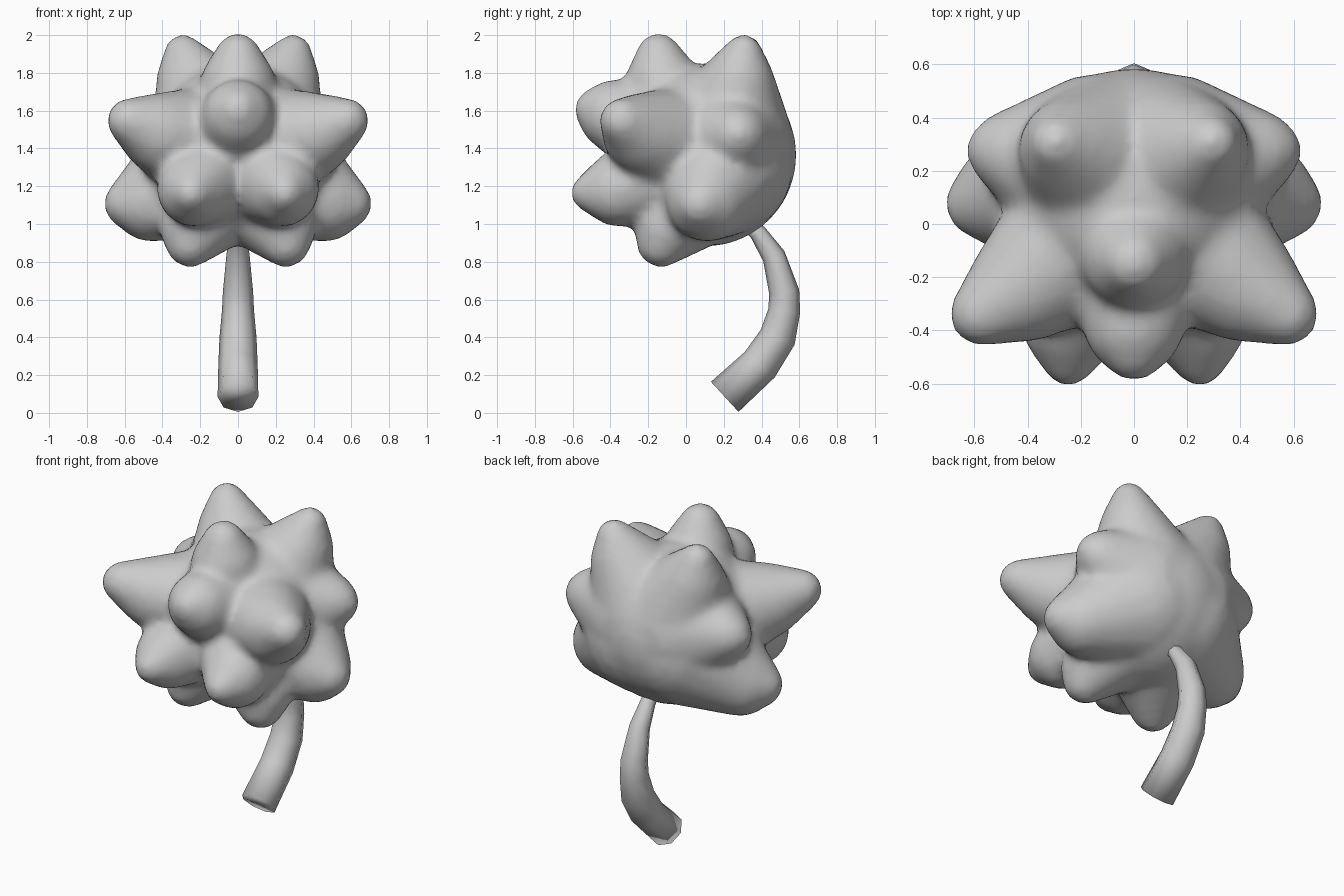
import bpy, bmesh
from mathutils import Vector, Matrix

if "Cube" in bpy.data.objects:
    bpy.data.objects.remove(bpy.data.objects["Cube"])


def sphere_points(bm, centre, radius, subdiv=3):
    m = Matrix.Translation(centre)
    return bmesh.ops.create_icosphere(bm, subdivisions=subdiv, radius=radius, matrix=m)["verts"]


def add_lobe(bm, tip, tip_r, mid, mid_r, base, base_r):
    """Plump pointed lobe: hull of a base ball, a middle ball and a small tip ball."""
    tip, mid, base = Vector(tip), Vector(mid), Vector(base)
    axis = (tip - mid).normalized()
    part = bmesh.new()
    sphere_points(part, base, base_r)
    sphere_points(part, mid, mid_r)
    sphere_points(part, tip - axis * tip_r, tip_r)
    hull = bmesh.ops.convex_hull(part, input=part.verts[:])
    inner = set(hull["geom_interior"])
    junk = [v for v in part.verts if v in inner]
    bmesh.ops.delete(part, geom=junk, context="VERTS")
    me = bpy.data.meshes.new("lobe_tmp")
    part.to_mesh(me)
    part.free()
    bm.from_mesh(me)
    bpy.data.meshes.remove(me)


# Bloom: round core with plump lobes, fused and smoothed
bm = bmesh.new()
sphere_points(bm, (0, 0.10, 1.365), 0.485, 4)

# tip, tip radius, middle centre, middle radius, base centre, base radius
centre_lobes = [
    ((0, -0.16, 2.01), 0.12, (0, -0.125, 1.74), 0.20, (0, -0.02, 1.43), 0.30),   # top
    ((0, -0.585, 1.64), 0.12, (0, -0.38, 1.575), 0.19, (0, -0.05, 1.45), 0.30),  # front
]
side_lobes = [
    # large upper side
    ((0.67, -0.40, 1.585), 0.12, (0.41, -0.23, 1.48), 0.215, (0.10, 0.02, 1.39), 0.35),
    # top back
    ((0.32, 0.32, 2.0), 0.10, (0.245, 0.28, 1.75), 0.19, (0.08, 0.20, 1.43), 0.37),
    # lower front
    ((0.255, -0.61, 1.155), 0.10, (0.235, -0.36, 1.18), 0.195, (0.10, -0.02, 1.31), 0.32),
    # lower side
    ((0.705, 0.045, 1.095), 0.13, (0.46, 0.11, 1.12), 0.215, (0.12, 0.19, 1.31), 0.38),
    # back side
    ((0.63, 0.29, 1.49), 0.12, (0.46, 0.27, 1.47), 0.16, (0.12, 0.20, 1.41), 0.37),
    # bottom
    ((0.275, -0.18, 0.78), 0.13, (0.24, -0.10, 0.98), 0.175, (0.10, 0.06, 1.21), 0.33),
]
for lobe in centre_lobes:
    add_lobe(bm, *lobe)
for tip, tr, mid, mr, base, br in side_lobes:
    for s in (-1, 1):
        flip = [(s * p[0], p[1], p[2]) for p in (tip, mid, base)]
        add_lobe(bm, flip[0], tr, flip[1], mr, flip[2], br)

mesh = bpy.data.meshes.new("bloom")
bm.to_mesh(mesh)
bm.free()
bloom = bpy.data.objects.new("bloom", mesh)
bpy.context.collection.objects.link(bloom)
rem = bloom.modifiers.new("fuse", "REMESH")
rem.mode = "VOXEL"
rem.voxel_size = 0.025
rem.use_smooth_shade = True
smooth = bloom.modifiers.new("soften", "SMOOTH")
smooth.factor = 0.5
smooth.iterations = 10

# Stem: curved tapering tube with eight sides
path = [(0.30, 1.03, 0.04), (0.38, 0.955, 0.046), (0.465, 0.83, 0.062),
        (0.52, 0.64, 0.08), (0.52, 0.54, 0.085), (0.485, 0.40, 0.098),
        (0.39, 0.255, 0.104), (0.205, 0.085, 0.108)]
curve = bpy.data.curves.new("stem", "CURVE")
curve.dimensions = "3D"
curve.bevel_depth = 1.0
curve.bevel_resolution = 2
curve.use_fill_caps = True
spline = curve.splines.new("POLY")
spline.points.add(len(path) - 1)
for p, (y, z, r) in zip(spline.points, path):
    p.co = (0, y, z, 1)
    p.radius = r
stem = bpy.data.objects.new("stem", curve)
bpy.context.collection.objects.link(stem)

# Turn the tube into a smooth mesh, end included
bpy.ops.object.select_all(action="DESELECT")
stem.select_set(True)
bpy.context.view_layer.objects.active = stem
bpy.ops.object.convert(target="MESH")
weld = bmesh.new()
weld.from_mesh(stem.data)
bmesh.ops.remove_doubles(weld, verts=weld.verts[:], dist=0.001)
weld.to_mesh(stem.data)
weld.free()
bpy.ops.object.shade_smooth()
